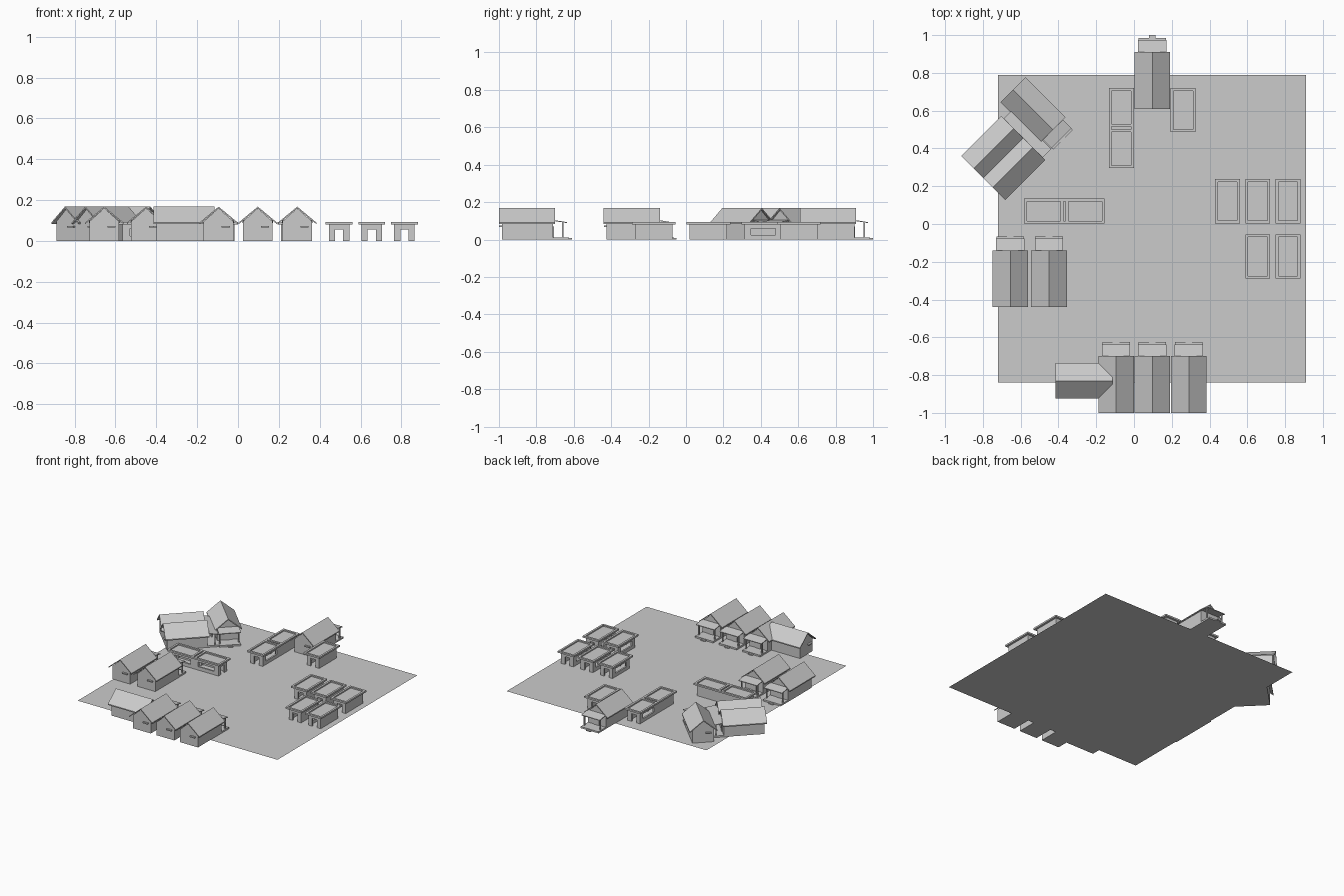
import bpy, bmesh
from math import radians
from mathutils import Matrix, Vector

cube = bpy.data.objects.get("Cube")
if cube:
    bpy.data.objects.remove(cube, do_unlink=True)

grey = bpy.data.materials.new("plain_grey")
grey.use_nodes = True
COLOUR = (0.6, 0.6, 0.6, 1)
grey.diffuse_color = COLOUR
grey.node_tree.nodes["Principled BSDF"].inputs["Base Color"].default_value = COLOUR


def box(bm, x0, x1, y0, y1, z0, z1):
    size = Matrix.Diagonal((x1 - x0, y1 - y0, z1 - z0, 1))
    centre = Matrix.Translation(((x0 + x1) / 2, (y0 + y1) / 2, (z0 + z1) / 2))
    bmesh.ops.create_cube(bm, size=1, matrix=centre @ size)


def prism(bm, profile, axis, start, end):
    """Extrude a profile along y (profile is x, z) or along x (profile is y, z)."""
    if axis == "y":
        pts, step = [(a, start, b) for a, b in profile], Vector((0, end - start, 0))
    else:
        pts, step = [(start, a, b) for a, b in profile], Vector((end - start, 0, 0))
    face = bm.faces.new([bm.verts.new(p) for p in pts])
    moved = bmesh.ops.extrude_face_region(bm, geom=[face])["geom"]
    bmesh.ops.translate(bm, vec=step, verts=[v for v in moved if isinstance(v, bmesh.types.BMVert)])


def finish(bm, name):
    bmesh.ops.recalc_face_normals(bm, faces=bm.faces)
    mesh = bpy.data.meshes.new(name)
    bm.to_mesh(mesh)
    bm.free()
    mesh.materials.append(grey)
    return mesh


def place(mesh, name, x=0, y=0, turn=0):
    ob = bpy.data.objects.new(name, mesh)
    ob.location = (x, y, 0)
    ob.rotation_euler.z = radians(turn)
    bpy.context.collection.objects.link(ob)


# Ground sheet
bm = bmesh.new()
bm.faces.new([bm.verts.new(p) for p in
              ((-0.72, -0.84, 0), (0.91, -0.84, 0), (0.91, 0.79, 0), (-0.72, 0.79, 0))])
place(finish(bm, "ground"), "ground")


def cabin_walls():
    bm = bmesh.new()
    prism(bm, [(-0.073, 0), (0.073, 0), (0.073, 0.095), (0, 0.16), (-0.073, 0.095)],
          "y", -0.135, 0.14)
    # Rear window hood and front door
    box(bm, 0.015, 0.055, -0.149, -0.13, 0.066, 0.074)
    box(bm, -0.02, 0.02, 0.138, 0.144, 0.012, 0.07)
    return finish(bm, "cabin_walls")


def cabin_roof():
    bm = bmesh.new()
    prism(bm, [(-0.094, 0.082), (0, 0.16), (0.094, 0.082),
               (0.094, 0.09), (0, 0.168), (-0.094, 0.09)], "y", -0.15, 0.15)
    return finish(bm, "cabin_roof")


def cabin_porch():
    bm = bmesh.new()
    box(bm, -0.073, 0.073, 0.135, 0.225, 0, 0.012)
    box(bm, -0.018, 0.018, 0.225, 0.24, 0, 0.007)
    for side in (-1, 1):
        box(bm, side * 0.065 - 0.004, side * 0.065 + 0.004, 0.188, 0.196, 0.012, 0.092)
    prism(bm, [(0.138, 0.1), (0.213, 0.088), (0.213, 0.093), (0.138, 0.105)],
          "x", -0.075, 0.075)
    return finish(bm, "cabin_porch")


def stall_walls():
    bm = bmesh.new()
    top = 0.083
    # Gateway at each end
    for y0, y1 in ((-0.1, -0.088), (0.088, 0.1)):
        box(bm, -0.05, -0.02, y0, y1, 0, top)
        box(bm, 0.02, 0.05, y0, y1, 0, top)
        box(bm, -0.02, 0.02, y0, y1, 0.057, top)
    # Plain side, then the side with a serving window
    box(bm, 0.038, 0.05, -0.088, 0.088, 0, top)
    box(bm, -0.05, -0.038, -0.088, 0.088, 0, 0.025)
    box(bm, -0.05, -0.038, -0.088, 0.088, 0.06, top)
    for y0, y1 in ((-0.088, -0.065), (0.065, 0.088)):
        box(bm, -0.05, -0.038, y0, y1, 0.025, 0.06)
    return finish(bm, "stall_walls")


def stall_roof():
    # Flat slab with a sunken middle panel
    bm = bmesh.new()
    box(bm, -0.066, 0.066, -0.117, 0.117, 0.081, 0.093)
    bm.faces.ensure_lookup_table()
    bmesh.ops.recalc_face_normals(bm, faces=bm.faces)
    top = max(bm.faces, key=lambda f: f.calc_center_median().z)
    bmesh.ops.inset_region(bm, faces=[top], thickness=0.021)
    moved = bmesh.ops.extrude_face_region(bm, geom=[top])["geom"]
    bmesh.ops.translate(bm, vec=(0, 0, -0.009),
                        verts=[v for v in moved if isinstance(v, bmesh.types.BMVert)])
    if top.is_valid:
        bmesh.ops.delete(bm, geom=[top], context="FACES_ONLY")
    return finish(bm, "stall_roof")


# Cabins: x, y, turn of the porch away from the back
cabins = [(0.097, 0.76, 0), (-0.095, -0.85, 0), (0.097, -0.85, 0), (0.29, -0.85, 0),
          (-0.655, -0.29, 0), (-0.45, -0.29, 0), (-0.265, -0.83, -90),
          (-0.535, 0.605, -135), (-0.742, 0.4, -45), (-0.642, 0.3, -45)]
for mesh in (cabin_walls(), cabin_roof(), cabin_porch()):
    for i, (x, y, turn) in enumerate(cabins):
        place(mesh, f"{mesh.name}_{i + 1}", x, y, turn)

# Stalls: east block, north pair and west row
stalls = [(x, 0.12, 0) for x in (0.495, 0.655, 0.815)]
stalls += [(x, -0.172, 0) for x in (0.655, 0.815)]
stalls += [(0.26, 0.603, 0), (-0.067, 0.603, 0), (-0.067, 0.413, 180)]
stalls += [(x, 0.068, 90) for x in (-0.465, -0.272)]
for mesh in (stall_walls(), stall_roof()):
    for i, (x, y, turn) in enumerate(stalls):
        place(mesh, f"{mesh.name}_{i + 1}", x, y, turn)
